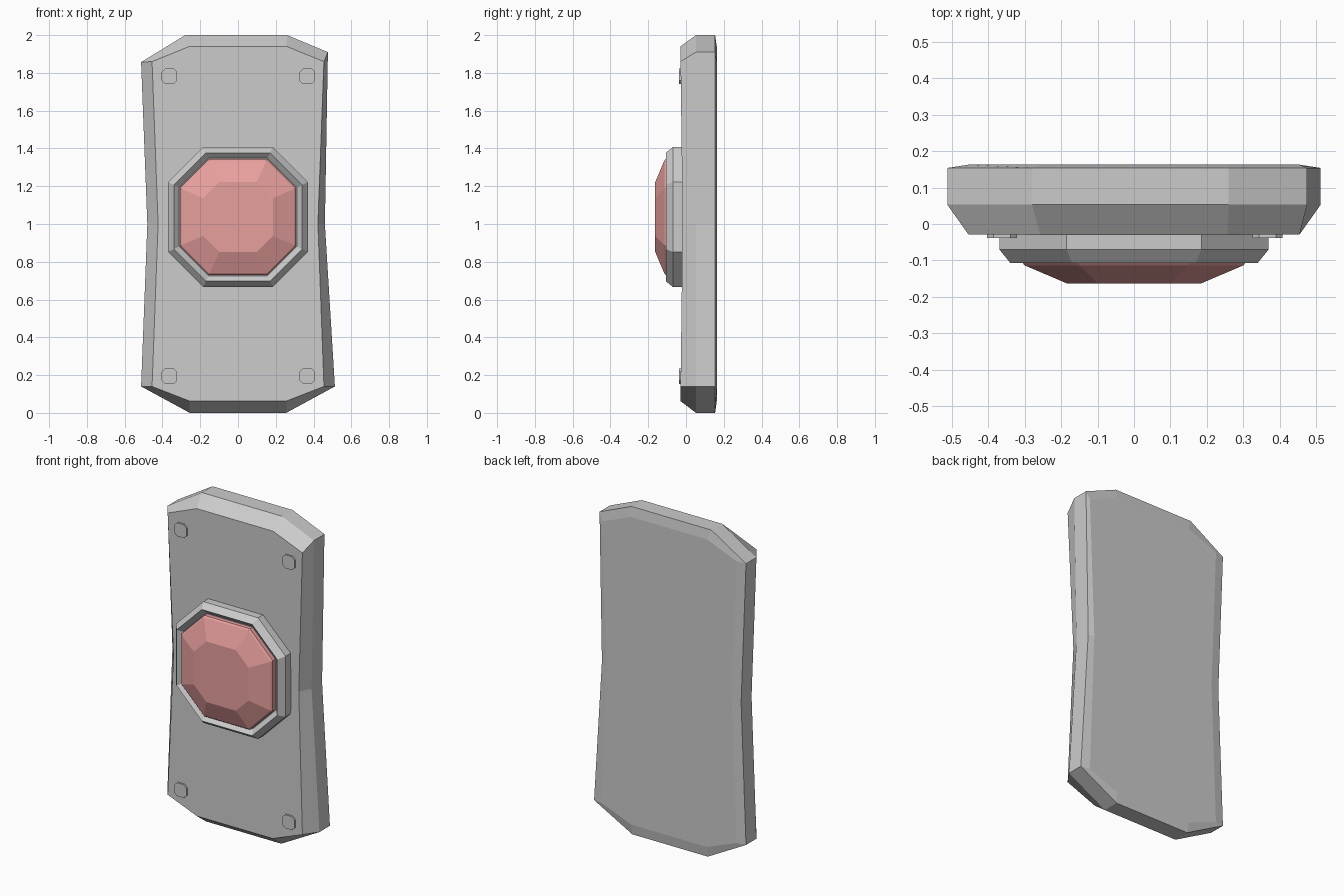
import bpy, bmesh

if "Cube" in bpy.data.objects:
    bpy.data.objects.remove(bpy.data.objects["Cube"])


def make_object(name, rings, split=None, material=None):
    """Skin matching rings from back to front and cap both ends."""
    bm = bmesh.new()
    loops = [[bm.verts.new(p) for p in ring] for ring in rings]
    n = len(loops[0])
    for a, b in zip(loops, loops[1:]):
        for i in range(n):
            j = (i + 1) % n
            bm.faces.new((a[i], a[j], b[j], b[i]))
    bm.faces.new(loops[0])
    front = loops[-1]
    if split:  # fold the front cap along a line between two outline points
        i, j = split
        bm.faces.new(front[i:j + 1])
        bm.faces.new(front[j:] + front[:i + 1])
    else:
        bm.faces.new(front)
    bmesh.ops.recalc_face_normals(bm, faces=bm.faces)
    mesh = bpy.data.meshes.new(name)
    bm.to_mesh(mesh)
    bm.free()
    obj = bpy.data.objects.new(name, mesh)
    bpy.context.collection.objects.link(obj)
    if material:
        mesh.materials.append(material)
    return obj


def octagon(cx, cz, half, flat, y):
    """Square with clipped corners, facing the front."""
    pts = [(-flat, half), (flat, half), (half, flat), (half, -flat),
           (flat, -half), (-flat, -half), (-half, -flat), (-half, flat)]
    return [(cx + x, y, cz + z) for x, z in pts]


# Back plate: waisted outline with one worn upper corner
outer = [(-0.48, 1.0), (-0.513, 1.857), (-0.28, 2.0), (0.26, 2.0), (0.476, 1.91),
         (0.46, 1.0), (0.513, 0.14), (0.255, 0.0), (-0.255, 0.0), (-0.513, 0.14)]
inner = [(-0.423, 1.0), (-0.455, 1.86), (-0.257, 1.94), (0.257, 1.94), (0.455, 1.86),
         (0.423, 1.0), (0.455, 0.14), (0.257, 0.063), (-0.257, 0.063), (-0.455, 0.14)]
make_object("back_plate", [
    [(x, 0.163, z) for x, z in inner],
    [(x, 0.154, z) for x, z in outer],
    [(x, 0.053, z) for x, z in outer],
    [(x, -0.018 - 0.0125 * abs(z - 1.0), z) for x, z in inner],
], split=(0, 5))

# Bezel ring with bevelled outside and sloped inside
cz = 1.037
make_object("bezel", [octagon(0, cz, h, f, y) for h, f, y in (
    (0.37, 0.185, 0.0), (0.37, 0.185, -0.07), (0.34, 0.17, -0.107),
    (0.312, 0.156, -0.08))])

# Faceted gem button
red = bpy.data.materials.new("button_red")
red.diffuse_color = (0.8, 0.35, 0.34, 1)
red.use_nodes = True
red.node_tree.nodes["Principled BSDF"].inputs["Base Color"].default_value = red.diffuse_color
make_object("gem_button", [octagon(0, cz, h, f, y) for h, f, y in (
    (0.308, 0.154, -0.07), (0.308, 0.154, -0.105), (0.3, 0.15, -0.114),
    (0.185, 0.1, -0.163))], material=red)

# Corner screws
for side, sx in (("left", -0.363), ("right", 0.367)):
    for level, sz in (("upper", 1.782), ("lower", 0.195)):
        make_object(f"screw_{level}_{side}", [
            octagon(sx, sz, 0.041, 0.023, y) for y in (0.0, -0.038)])
